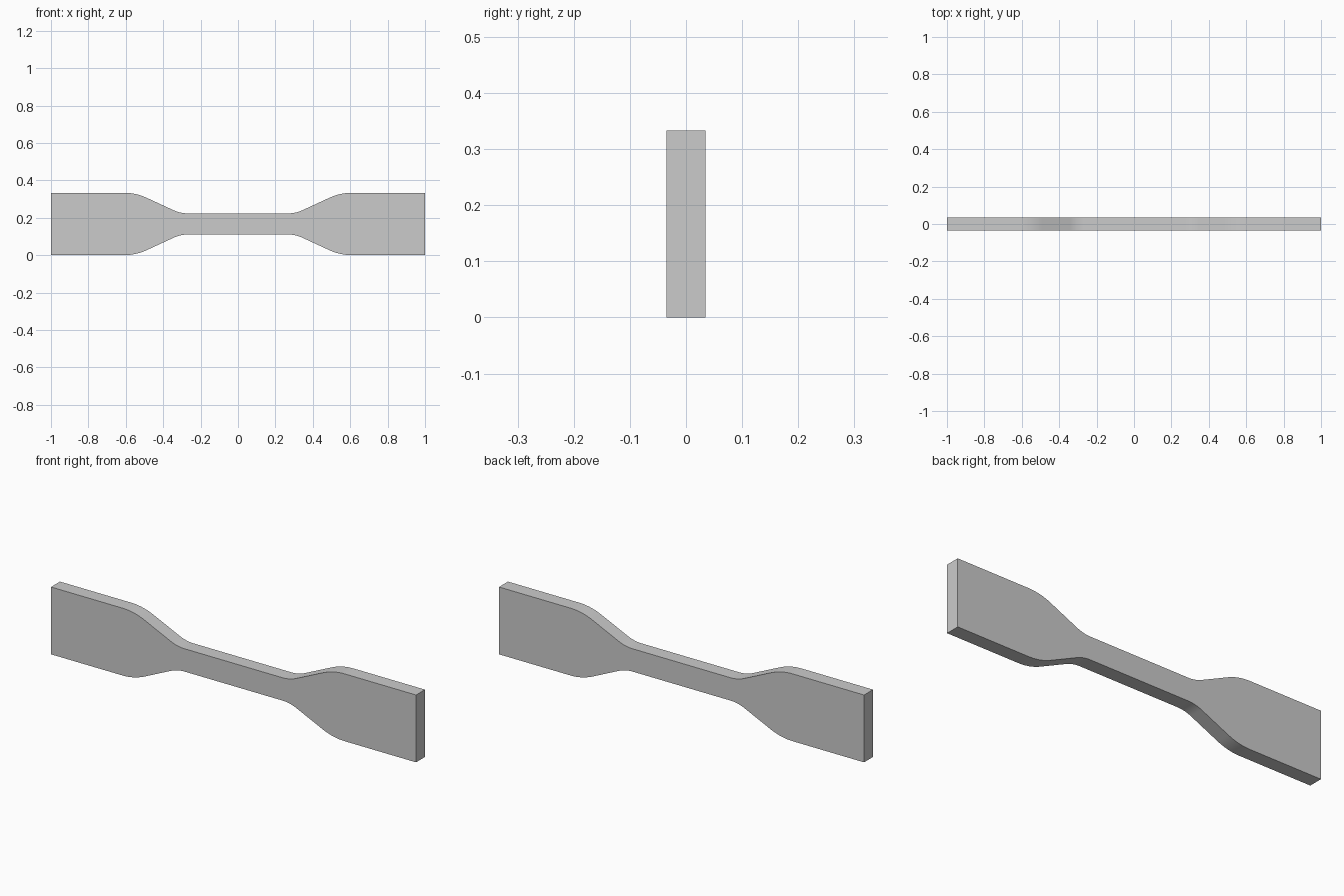
import bpy, bmesh
from math import sin, cos, radians

cube = bpy.data.objects.get("Cube")
if cube:
    bpy.data.objects.remove(cube)

MID, HALF_GRIP, HALF_NECK = 0.1667, 0.1667, 0.0565   # heights
THICK, NECK_END, GRIP_START = 0.07, 0.268, 0.61
ANGLE, R_GRIP, R_NECK, STEPS = radians(25), 0.29, 0.18, 10

grey = bpy.data.materials.new("plain grey")
grey.use_nodes = True
colour = (0.6, 0.6, 0.6, 1)
grey.diffuse_color = colour
grey.node_tree.nodes["Principled BSDF"].inputs["Base Color"].default_value = colour

# Upper right quarter of the outline: neck fillet, straight slope, grip fillet
quarter = []
for i in range(STEPS + 1):
    a = ANGLE * i / STEPS
    quarter.append((NECK_END + R_NECK * sin(a), HALF_NECK + R_NECK * (1 - cos(a))))
for i in range(STEPS, -1, -1):
    a = ANGLE * i / STEPS
    quarter.append((GRIP_START - R_GRIP * sin(a), HALF_GRIP - R_GRIP * (1 - cos(a))))
quarter.append((1, HALF_GRIP))

# Mirror the quarter into the full closed outline
upper = [(-x, z) for x, z in reversed(quarter)] + quarter
outline = upper + [(x, -z) for x, z in reversed(upper)]

# Extrude the outline through the thickness
bm = bmesh.new()
face = bm.faces.new([bm.verts.new((x, -THICK / 2, MID + z)) for x, z in outline])
extruded = bmesh.ops.extrude_face_region(bm, geom=[face])["geom"]
bmesh.ops.translate(bm, vec=(0, THICK, 0),
                    verts=[g for g in extruded if isinstance(g, bmesh.types.BMVert)])
bmesh.ops.recalc_face_normals(bm, faces=bm.faces)
mesh = bpy.data.meshes.new("test_bar")
bm.to_mesh(mesh)
bm.free()
mesh.materials.append(grey)

bar = bpy.data.objects.new("test_bar", mesh)
bpy.context.collection.objects.link(bar)
bpy.ops.object.select_all(action='DESELECT')
bar.select_set(True)
bpy.context.view_layer.objects.active = bar
bpy.ops.object.shade_smooth_by_angle(angle=radians(30))
